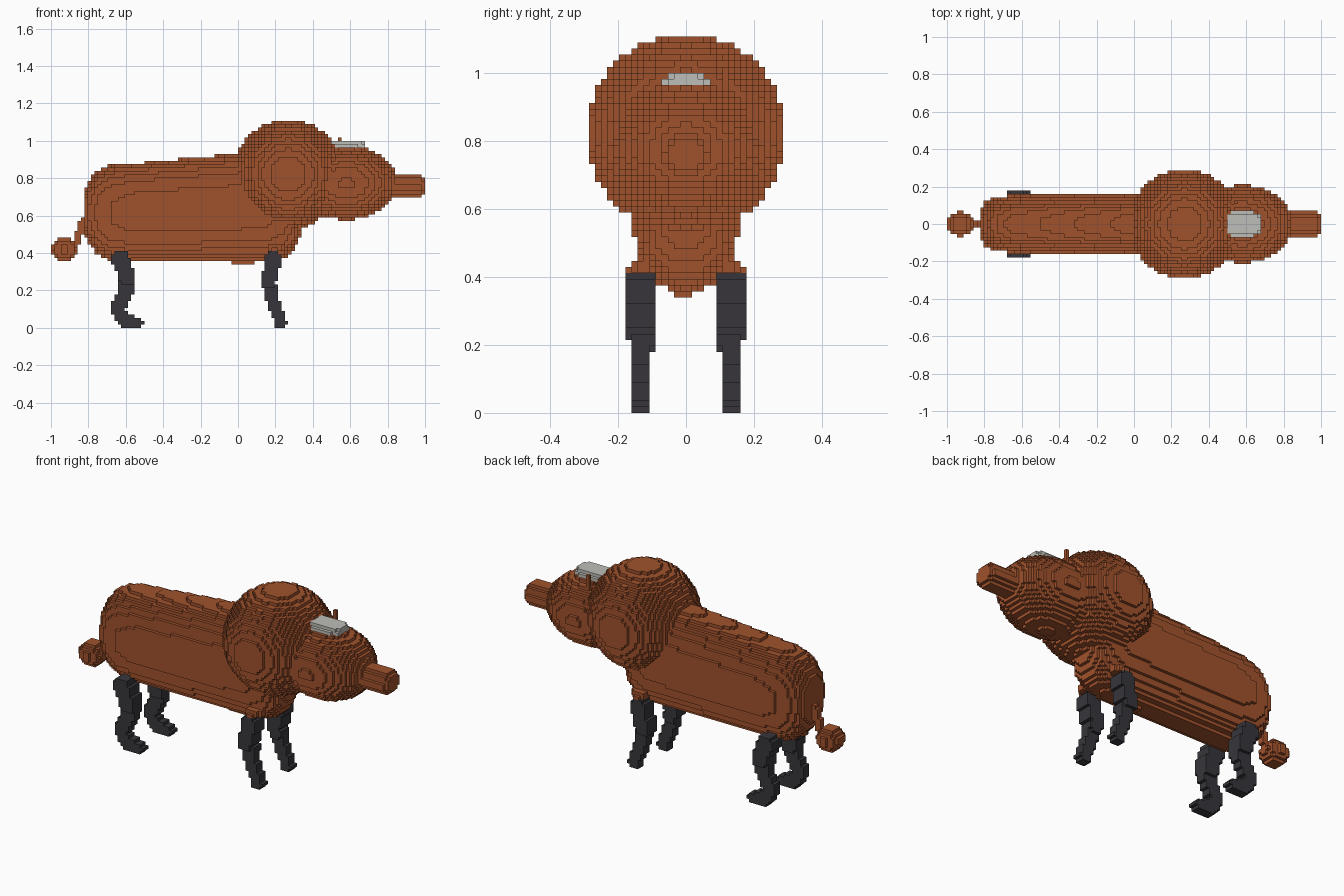
import bpy, bmesh, math
from mathutils import Vector

if "Cube" in bpy.data.objects:
    bpy.data.objects.remove(bpy.data.objects["Cube"], do_unlink=True)

S = 2 / 112  # block size


def material(name, rgb):
    m = bpy.data.materials.new(name)
    m.use_nodes = True
    m.diffuse_color = (*rgb, 1)
    bsdf = m.node_tree.nodes["Principled BSDF"]
    bsdf.inputs["Base Color"].default_value = (*rgb, 1)
    bsdf.inputs["Roughness"].default_value = 0.9
    return m


FUR = material("rust brown fur", (0.352, 0.084, 0.026))
DARK = material("charcoal legs", (0.038, 0.036, 0.043))
PALE = material("pale grey patch", (0.51, 0.51, 0.48))

# Corner offsets of the six block sides, keyed by direction
SIDES = {
    (1, 0, 0): ((1, 0, 0), (1, 1, 0), (1, 1, 1), (1, 0, 1)),
    (-1, 0, 0): ((0, 0, 0), (0, 0, 1), (0, 1, 1), (0, 1, 0)),
    (0, 1, 0): ((0, 1, 0), (0, 1, 1), (1, 1, 1), (1, 1, 0)),
    (0, -1, 0): ((0, 0, 0), (1, 0, 0), (1, 0, 1), (0, 0, 1)),
    (0, 0, 1): ((0, 0, 1), (1, 0, 1), (1, 1, 1), (0, 1, 1)),
    (0, 0, -1): ((0, 0, 0), (0, 1, 0), (1, 1, 0), (1, 0, 0)),
}


def blocks(name, mat, lo, hi, inside):
    """Fill the region where inside(x, y, z) holds with blocks; keep the outer skin."""
    spans = [range(round(a / S), round(b / S)) for a, b in zip(lo, hi)]
    cells = {(i, j, k) for i in spans[0] for j in spans[1] for k in spans[2]
             if inside((i + .5) * S, (j + .5) * S, (k + .5) * S)}
    bm = bmesh.new()
    verts = {}

    def vert(p):
        if p not in verts:
            verts[p] = bm.verts.new([c * S for c in p])
        return verts[p]

    for c in sorted(cells):
        for d, corners in SIDES.items():
            if tuple(a + b for a, b in zip(c, d)) not in cells:
                bm.faces.new([vert(tuple(a + b for a, b in zip(c, o))) for o in corners])
    mesh = bpy.data.meshes.new(name)
    bm.to_mesh(mesh)
    bm.free()
    mesh.materials.append(mat)
    ob = bpy.data.objects.new(name, mesh)
    bpy.context.collection.objects.link(ob)
    return ob


def ellipsoid(name, mat, c, r, power=2):
    def inside(x, y, z):
        return sum((abs(p - q) / s) ** power for p, q, s in zip((x, y, z), c, r)) <= 1
    return blocks(name, mat, [a - b - S for a, b in zip(c, r)],
                  [a + b + S for a, b in zip(c, r)], inside)


def limb(name, mat, path, y0):
    """Bent tube in the xz plane; path points are (x, z, radius, half width in y)."""
    def inside(x, y, z):
        p = Vector((x, z))
        for a, b in zip(path, path[1:]):
            va, vb = Vector(a[:2]), Vector(b[:2])
            d = vb - va
            t = min(1, max(0, (p - va).dot(d) / d.length_squared))
            r, w = (a[n] + (b[n] - a[n]) * t for n in (2, 3))
            if (p - va - d * t).length <= r and abs(y - y0) <= w:
                return True
        return False
    xs = [p[0] for p in path]
    return blocks(name, mat, (min(xs) - .08, y0 - .08, 0),
                  (max(xs) + .08, y0 + .08, .7), inside)


# Body: long rounded trunk from stations (x, bottom, top, half width)
STATIONS = [(-.825, .52, .71, .07), (-.80, .45, .785, .115), (-.75, .39, .845, .14),
            (-.68, .358, .87, .153), (-.55, .356, .88, .16), (0, .356, .932, .16),
            (.16, .356, .93, .158), (.25, .375, .90, .145), (.30, .405, .86, .12),
            (.34, .51, .80, .08)]


def in_body(x, y, z):
    for a, b in zip(STATIONS, STATIONS[1:]):
        if a[0] <= x <= b[0]:
            t = (x - a[0]) / (b[0] - a[0])
            lo, hi, w = (a[n] + (b[n] - a[n]) * t for n in (1, 2, 3))
            return (abs(y) / w) ** 2.4 + (abs(2 * z - lo - hi) / (hi - lo)) ** 2.4 <= 1
    return False


blocks("body", FUR, (-.86, -.2, .3), (.4, .2, 1), in_body)
blocks("chest_tuft", FUR, (-.036, -.03, .34), (.09, .01, .375), lambda x, y, z: True)

# Mane and head
ellipsoid("mane", FUR, (.268, 0, .82), (.293, .293, .293))
ellipsoid("head", FUR, (.58, 0, .775), (.27, .208, .198))
blocks("snout", FUR, (.75, -.09, .66), (1, .09, .86),
       lambda x, y, z: math.hypot(y, z - .755) <= (.066 if x < .98 else .05))
blocks("ear_spike", FUR, (.535, .107, .88), (.553, .125, 1.018), lambda x, y, z: True)
ellipsoid("forehead_patch", PALE, (.58, 0, .95), (.104, .068, .058), 3.5)

# Tail: ball on a thin stem
ellipsoid("tail_ball", FUR, (-.929, 0, .42), (.071, .066, .066))
limb("tail_stem", FUR, [(-.87, .45, .02, .02), (-.83, .57, .02, .02)], 0)

# Legs in mirrored pairs
HIND = [(-.63, .365, .05, .045), (-.59, .27, .042, .045), (-.60, .20, .042, .027),
        (-.645, .10, .036, .027), (-.61, .036, .036, .027), (-.535, .028, .03, .027)]
FRONT = [(.19, .365, .046, .045), (.165, .25, .038, .045), (.18, .16, .036, .027),
         (.215, .07, .034, .027), (.23, .02, .03, .027)]
for side, sy in (("left", 1), ("right", -1)):
    limb("hind_leg_" + side, DARK, HIND, sy * .13)
    limb("front_leg_" + side, DARK, FRONT, sy * .13)
    ellipsoid("shoulder_" + side, FUR, (.2, sy * .125, .427), (.05, .05, .024))
